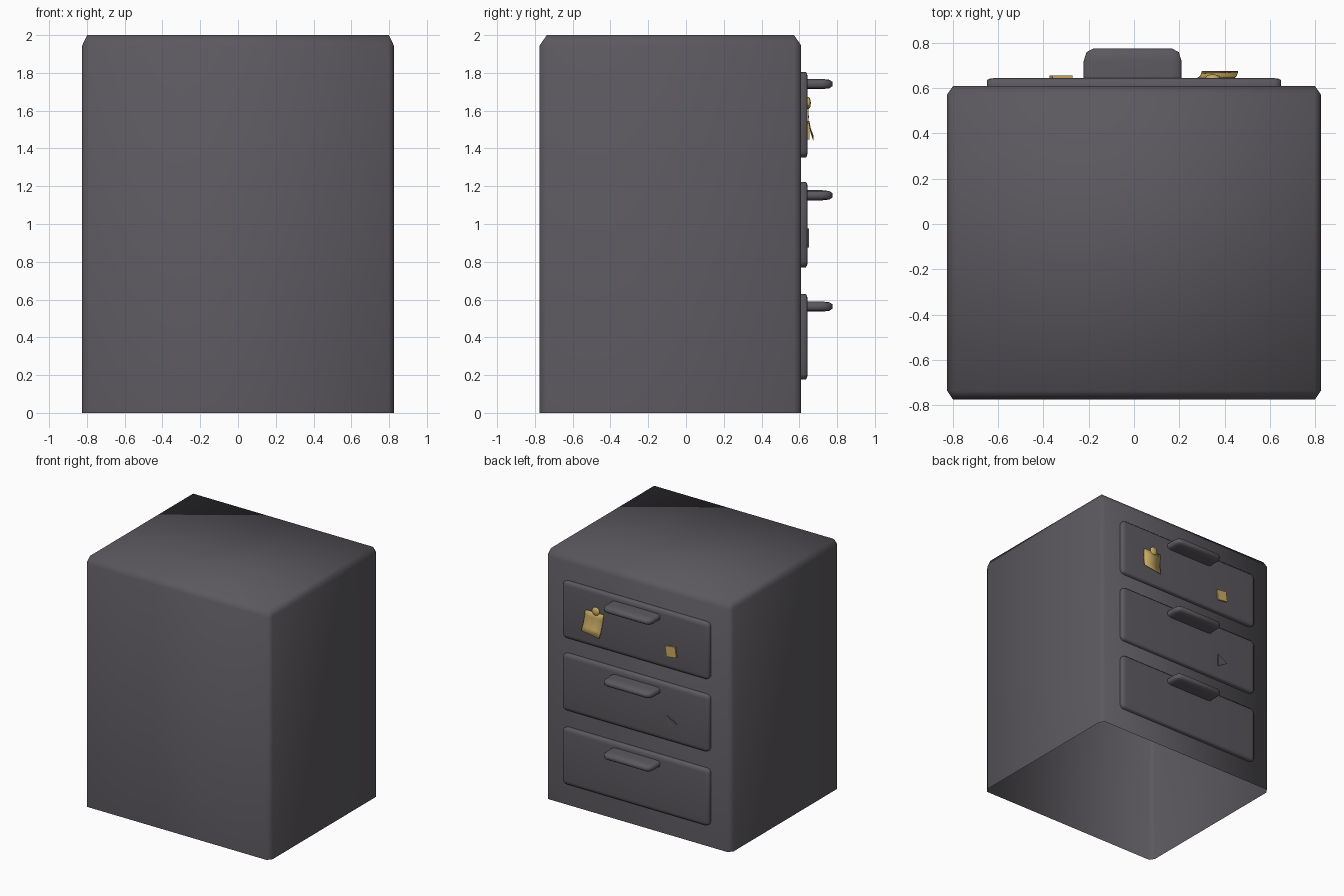
import bpy, bmesh, math
from mathutils import Matrix, Vector

if "Cube" in bpy.data.objects:
    bpy.data.objects.remove(bpy.data.objects["Cube"])


def material(name, rgb):
    m = bpy.data.materials.new(name)
    m.diffuse_color = (*rgb, 1)
    m.use_nodes = True
    m.node_tree.nodes["Principled BSDF"].inputs["Base Color"].default_value = m.diffuse_color
    return m


GREY = material("charcoal grey", (0.107, 0.100, 0.113))
GOLD = material("note yellow", (0.60, 0.42, 0.13))


def finish(name, bm, mat, smooth=True):
    me = bpy.data.meshes.new(name)
    bm.to_mesh(me)
    bm.free()
    for p in me.polygons:
        p.use_smooth = smooth
    me.materials.append(mat)
    ob = bpy.data.objects.new(name, me)
    bpy.context.collection.objects.link(ob)
    return ob


def bevel_box(name, lo, hi, bev, open_dir, segments, mat):
    """Box with one open side, bevelled by a different amount on each axis."""
    lo, hi, bev = Vector(lo), Vector(hi), Vector(bev)
    size = hi - lo
    bm = bmesh.new()
    bmesh.ops.create_cube(bm, size=1)
    bmesh.ops.scale(bm, verts=bm.verts, vec=[s / b for s, b in zip(size, bev)])
    bm.normal_update()
    gone = [f for f in bm.faces if f.normal.dot(Vector(open_dir)) > 0.9]
    bmesh.ops.delete(bm, geom=gone, context='FACES_ONLY')
    edges = [e for e in bm.edges if len(e.link_faces) == 2]
    bmesh.ops.bevel(bm, geom=edges, offset=1, offset_type='OFFSET',
                    segments=segments, profile=0.5, affect='EDGES')
    bmesh.ops.scale(bm, verts=bm.verts, vec=bev)
    bmesh.ops.translate(bm, verts=bm.verts, vec=(lo + hi) / 2)
    return finish(name, bm, mat)


# cabinet shell, open underneath
bevel_box("cabinet_body", (-0.825, -0.775, 0), (0.825, 0.61, 2),
          (0.026, 0.038, 0.055), (0, 0, -1), 1, GREY)

# three drawers with handles
for i, z in enumerate((0.403, 0.997, 1.578)):
    bevel_box(f"drawer_{i + 1}", (-0.65, 0.605, z - 0.226), (0.65, 0.644, z + 0.226),
              (0.03, 0.01, 0.03), (0, -1, 0), 2, GREY)
    h = 0.563 + 0.589 * i
    bevel_box(f"handle_{i + 1}", (-0.222, 0.64, h - 0.027), (0.21, 0.775, h + 0.027),
              (0.042, 0.055, 0.015), (0, -1, 0), 2, GREY)

# paper note curling away from the top drawer
bm = bmesh.new()
rows = [(1.63, 0.646, 0.0), (1.585, 0.647, 0.005), (1.54, 0.651, 0.01),
        (1.495, 0.660, 0.015), (1.455, 0.674, 0.02)]
grid = []
for k, (z, y, shift) in enumerate(rows):
    grid.append([bm.verts.new((0.28 + shift + 0.16 * t, y, z + 0.006 * k * (t - 0.5)))
                 for t in (0, 0.5, 1)])
for a, b in zip(grid, grid[1:]):
    for j in range(2):
        bm.faces.new((a[j], b[j], b[j + 1], a[j + 1]))
note = finish("paper_note", bm, GOLD)
mod = note.modifiers.new("thickness", 'SOLIDIFY')
mod.thickness = 0.003
mod.offset = 0

# round pin holding the note
bm = bmesh.new()
bmesh.ops.create_uvsphere(bm, u_segments=16, v_segments=10, radius=0.033,
                          matrix=Matrix.Translation((0.348, 0.646, 1.64))
                          @ Matrix.Diagonal((1, 0.45, 1, 1)))
finish("note_pin", bm, GOLD)

# small square tag, slightly turned
bm = bmesh.new()
bmesh.ops.create_cube(bm, size=1, matrix=Matrix.Translation((-0.322, 0.649, 1.497))
                      @ Matrix.Rotation(math.radians(8), 4, 'Y')
                      @ Matrix.Diagonal((0.09, 0.012, 0.085, 1)))
finish("square_tag", bm, GOLD, False)

# triangular badge on the middle drawer
bm = bmesh.new()
bmesh.ops.create_cone(bm, cap_ends=True, segments=3, radius1=0.058, radius2=0.058, depth=0.012,
                      matrix=Matrix.Rotation(math.pi / 2, 4, 'X'))
# aim one corner toward -x
tip = max(bm.verts, key=lambda v: v.co.length)
turn = math.atan2(tip.co.z, tip.co.x)
bmesh.ops.rotate(bm, verts=bm.verts, cent=(0, 0, 0),
                 matrix=Matrix.Rotation(turn + math.pi, 3, 'Y'))
bmesh.ops.translate(bm, verts=bm.verts, vec=(-0.315, 0.646, 0.925))
finish("triangle_badge", bm, GREY, False)
